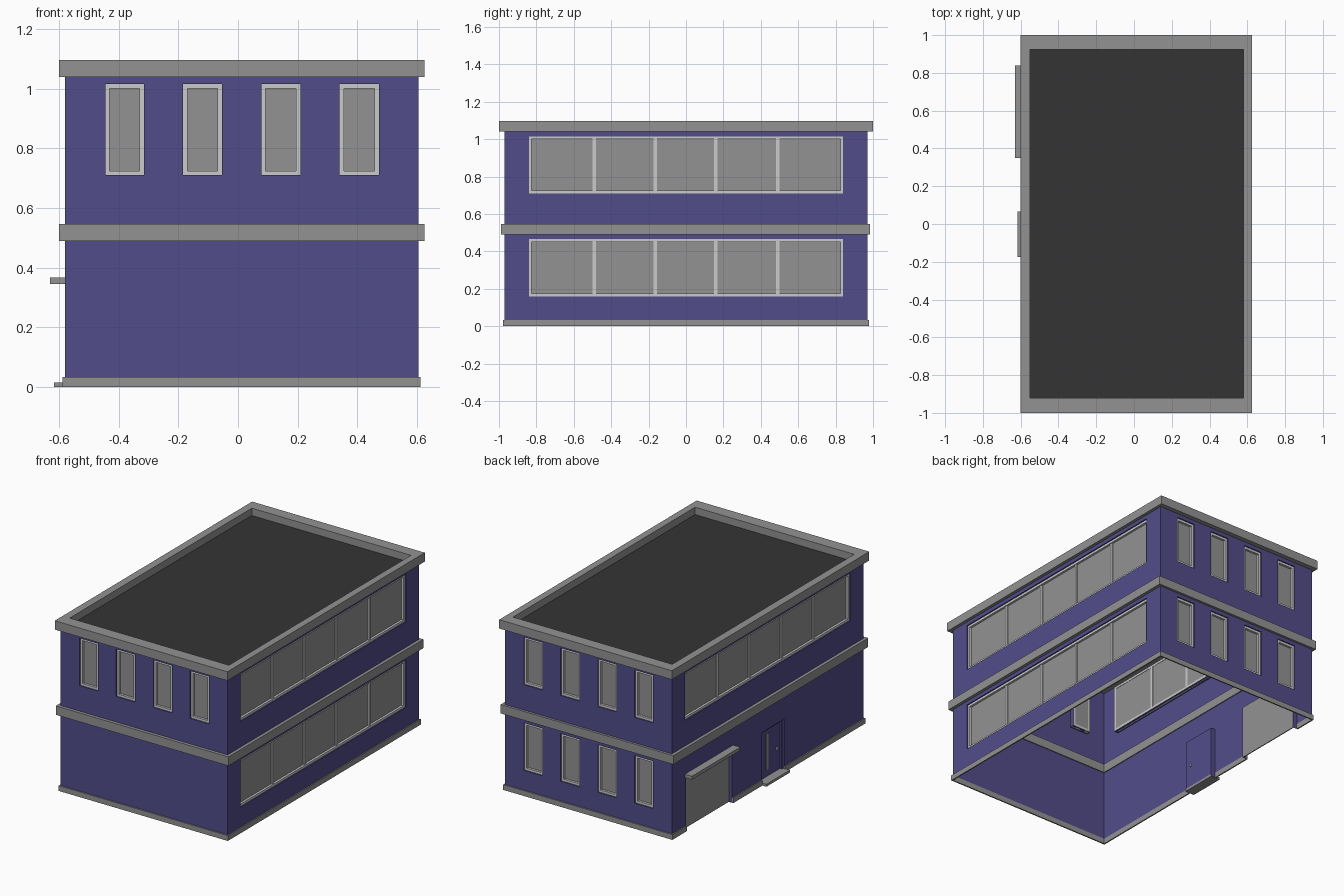
import bpy, bmesh

if "Cube" in bpy.data.objects:
    bpy.data.objects.remove(bpy.data.objects["Cube"])

# ---------- colours ----------
def mat(name, c):
    m = bpy.data.materials.new(name)
    m.diffuse_color = (*c, 1)
    m.use_nodes = True
    m.node_tree.nodes["Principled BSDF"].inputs["Base Color"].default_value = m.diffuse_color
    return m

BLUE = mat("wall blue", (0.085, 0.073, 0.255))
GREY = mat("trim grey", (0.29, 0.29, 0.29))
WHITE = mat("frame light grey", (0.60, 0.60, 0.60))
DARK = mat("roof charcoal", (0.034, 0.034, 0.034))

# wall planes
X0, X1, Y0, Y1 = -0.58, 0.605, -0.97, 0.97
# each side maps (u along wall, z, depth inward) to world
SIDES = {
    "front": lambda u, z, d: (u, Y0 + d, z),
    "back": lambda u, z, d: (u, Y1 - d, z),
    "right": lambda u, z, d: (X1 - d, u, z),
    "left": lambda u, z, d: (X0 + d, u, z),
}
FLIP = {"front": False, "back": True, "right": False, "left": True}

def finish(name, bm, material, recalc=True):
    if recalc:
        bmesh.ops.recalc_face_normals(bm, faces=bm.faces)
    me = bpy.data.meshes.new(name)
    bm.to_mesh(me)
    bm.free()
    me.materials.append(material)
    ob = bpy.data.objects.new(name, me)
    bpy.context.collection.objects.link(ob)
    return ob

def add_box(bm, P, u0, u1, z0, z1, d0, d1):
    v = [bm.verts.new(P(u, z, d)) for d in (d0, d1)
         for u, z in ((u0, z0), (u1, z0), (u1, z1), (u0, z1))]
    for f in ((0, 1, 2, 3), (7, 6, 5, 4), (0, 4, 5, 1), (1, 5, 6, 2), (2, 6, 7, 3), (3, 7, 4, 0)):
        bm.faces.new([v[i] for i in f])

def box(name, material, P, *dims):
    bm = bmesh.new()
    add_box(bm, P, *dims)
    return finish(name, bm, material)

def ring_band(name, material, outer, inner, z0, z1):
    """Closed rectangular ring around the building; rects are x0, x1, y0, y1."""
    bm = bmesh.new()
    loops = []
    for (a, b, c, d), z in ((outer, z0), (outer, z1), (inner, z1), (inner, z0)):
        loops.append([bm.verts.new(p) for p in ((a, c, z), (b, c, z), (b, d, z), (a, d, z))])
    for i in range(4):
        A, B = loops[i], loops[(i + 1) % 4]
        for j in range(4):
            k = (j + 1) % 4
            bm.faces.new((A[j], A[k], B[k], B[j]))
    return finish(name, bm, material)

# ---------- openings ----------
UP, LOW = (0.71, 1.015), (0.16, 0.465)
SLOTS = [(-0.445, -0.315), (-0.185, -0.053), (0.078, 0.21), (0.34, 0.472)]
RIBBON = (-0.84, 0.84)
BARS = (-0.49, -0.165, 0.16, 0.49)
GARAGE = (0.36, 0.83, 0.0, 0.345)
DOOR = (-0.17, 0.065, 0.0, 0.335)
windows = {
    "front": [(*s, *UP) for s in SLOTS],
    "back": [(*s, *r) for s in SLOTS for r in (UP, LOW)],
    "right": [(*RIBBON, *r) for r in (UP, LOW)],
    "left": [(*RIBBON, *UP)],
}
DEPTH = 0.03

# ---------- walls: grid of panels with openings left out, plus reveals ----------
def wall(side, holes):
    P = SIDES[side]
    lo, hi = (X0, X1) if side in ("front", "back") else (Y0, Y1)
    us = sorted({lo, hi, *[h[0] for h in holes], *[h[1] for h in holes]})
    zs = sorted({0.0, 1.05, *[h[2] for h in holes], *[h[3] for h in holes]})
    bm = bmesh.new()

    def quad(pts):
        vs = [bm.verts.new(P(*p)) for p in pts]
        bm.faces.new(vs[::-1] if FLIP[side] else vs)

    for a, b in zip(us, us[1:]):
        for c, d in zip(zs, zs[1:]):
            mu, mz = (a + b) / 2, (c + d) / 2
            if not any(h[0] < mu < h[1] and h[2] < mz < h[3] for h in holes):
                quad([(a, c, 0), (b, c, 0), (b, d, 0), (a, d, 0)])
    for a, b, c, d in holes:
        loop = [(a, c), (b, c), (b, d), (a, d)]
        for i in range(4):
            p, q = loop[i], loop[(i + 1) % 4]
            if p[1] == q[1] == 0.0:
                continue
            quad([(*p, 0), (*q, 0), (*q, DEPTH), (*p, DEPTH)])
    bmesh.ops.remove_doubles(bm, verts=bm.verts, dist=1e-5)
    finish(side + "_wall", bm, BLUE, recalc=False)

def window(name, side, u0, u1, z0, z1):
    P, w = SIDES[side], 0.015
    bm = bmesh.new()
    near, far = 0.008, DEPTH
    for a, b in ((u0, u0 + w), (u1 - w, u1)):
        add_box(bm, P, a, b, z0, z1, near, far)
    for c, d in ((z0, z0 + w), (z1 - w, z1)):
        add_box(bm, P, u0 + w, u1 - w, c, d, near, far)
    if u1 - u0 > 1:                       # mullions of the long windows
        for m in BARS:
            add_box(bm, P, m - 0.009, m + 0.009, z0 + w, z1 - w, 0.014, far)
    finish(name + "_frame", bm, WHITE)
    box(name + "_glass", GREY, P, u0 + w, u1 - w, z0 + w, z1 - w, 0.022, 0.028)

for side, wins in windows.items():
    wall(side, wins + ([GARAGE, DOOR] if side == "left" else []))
    for i, wn in enumerate(wins):
        window(f"{side}_window_{i + 1}", side, *wn)

# ---------- roof, cornice and floor band ----------
inner = (-0.55, 0.58, -0.92, 0.925)
ring_band("cornice", GREY, (-0.6, 0.625, -1.0, 1.0), inner, 1.04, 1.097)
ring_band("floor_band", GREY, (-0.6, 0.625, -0.99, 0.985),
          (X0 + 0.006, X1 - 0.006, Y0 + 0.006, Y1 - 0.006), 0.49, 0.547)
box("roof", DARK, lambda u, z, d: (u, d, z), inner[0], inner[1], 1.042, 1.05, inner[2], inner[3])

# ---------- base trim, broken at the garage and the door ----------
bm = bmesh.new()
T = 0.0075
for s in ("front", "back"):
    add_box(bm, SIDES[s], X0 - T, X1 + T, 0, 0.034, -T, 0.001)
add_box(bm, SIDES["right"], Y0, Y1, 0, 0.034, -T, 0.001)
for a, b in ((Y0, DOOR[0]), (DOOR[1], GARAGE[0]), (GARAGE[1], Y1)):
    add_box(bm, SIDES["left"], a, b, 0, 0.034, -T, 0.001)
finish("base_trim", bm, GREY)

# ---------- garage and entrance on the left side ----------
L = SIDES["left"]
box("garage_door", GREY, L, GARAGE[0], GARAGE[1], 0, GARAGE[3], 0.024, 0.03)
box("garage_canopy", GREY, L, 0.35, 0.84, 0.345, 0.367, -0.05, 0.002)
box("door_step", GREY, L, -0.175, 0.065, 0, 0.016, -0.036, 0.03)
box("entrance_door", BLUE, L, DOOR[0], DOOR[1], 0.016, DOOR[3], 0.024, 0.03)

# door jambs and head
bm = bmesh.new()
for a, b in ((DOOR[0], DOOR[0] + 0.012), (DOOR[1] - 0.012, DOOR[1])):
    add_box(bm, L, a, b, 0.016, DOOR[3], 0.012, 0.024)
add_box(bm, L, DOOR[0] + 0.012, DOOR[1] - 0.012, DOOR[3] - 0.012, DOOR[3], 0.012, 0.024)
finish("door_frame", bm, BLUE)
# narrow light and handle
box("door_light", GREY, L, -0.035, -0.015, 0.06, 0.29, 0.02, 0.024)
box("door_handle", WHITE, L, -0.13, -0.118, 0.15, 0.165, 0.014, 0.036)
